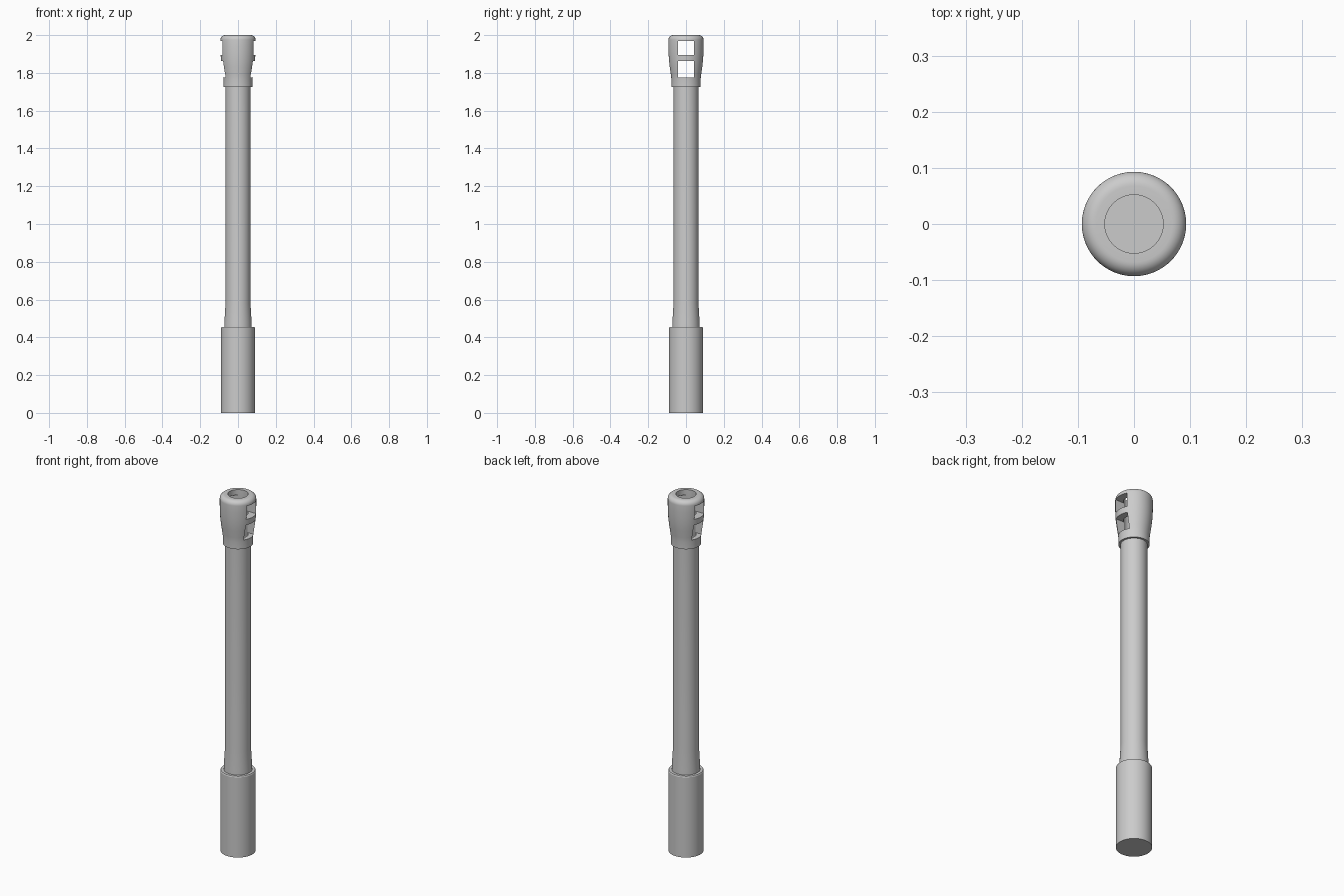
import bpy, bmesh, math

if "Cube" in bpy.data.objects:
    bpy.data.objects.remove(bpy.data.objects["Cube"])

SEGMENTS = 64


def lathe(name, profile, closed=False):
    """Revolve an (r, z) profile about the z axis."""
    bm = bmesh.new()
    rings = []
    for r, z in profile:
        if r == 0:
            rings.append([bm.verts.new((0, 0, z))] * SEGMENTS)
        else:
            rings.append([bm.verts.new((r * math.cos(a), r * math.sin(a), z))
                          for a in (2 * math.pi * i / SEGMENTS for i in range(SEGMENTS))])
    pairs = list(zip(rings, rings[1:]))
    if closed:
        pairs.append((rings[-1], rings[0]))
    for low, high in pairs:
        for i in range(SEGMENTS):
            j = (i + 1) % SEGMENTS
            corners = list(dict.fromkeys((low[i], low[j], high[j], high[i])))
            bm.faces.new(corners)
    bmesh.ops.recalc_face_normals(bm, faces=bm.faces)
    mesh = bpy.data.meshes.new(name)
    bm.to_mesh(mesh)
    bm.free()
    obj = bpy.data.objects.new(name, mesh)
    bpy.context.collection.objects.link(obj)
    return obj


def smooth(obj):
    bpy.ops.object.select_all(action='DESELECT')
    obj.select_set(True)
    bpy.context.view_layer.objects.active = obj
    bpy.ops.object.shade_smooth_by_angle(angle=math.radians(30))


# Thick sleeve at the breech end
sleeve = lathe("base_sleeve", [(0, 0), (0.09, 0), (0.09, 0.45),
                               (0.087, 0.455), (0, 0.455)])

# Barrel tube with a tapered root and a blind bore
barrel = lathe("barrel", [(0, 0.44), (0.073, 0.44), (0.072, 0.48), (0.066, 0.58),
                          (0.066, 1.74), (0.052, 1.74), (0.052, 1.60), (0, 1.60)])

# Muzzle brake: collar, flare, rounded lip, bore
lip = [(0.068 + 0.025 * math.cos(t), 1.975 + 0.025 * math.sin(t))
       for t in (math.pi / 2 * i / 8 for i in range(9))]
brake = lathe("muzzle_brake",
              [(0.06, 1.725), (0.077, 1.725), (0.077, 1.765), (0.080, 1.79),
               (0.086, 1.83), (0.0905, 1.87), (0.0925, 1.91), (0.093, 1.94)]
              + lip + [(0.052, 2.0), (0.052, 1.74)], closed=True)

# Two pairs of side ports cut straight through along x
for i, (z0, z1) in enumerate([(1.775, 1.862), (1.895, 1.97)]):
    bpy.ops.mesh.primitive_cube_add(size=1, location=(0, 0, (z0 + z1) / 2))
    cutter = bpy.context.object
    cutter.name = f"port_cutter_{i + 1}"
    cutter.scale = (0.4, 0.086, z1 - z0)
    cutter.hide_render = True
    cutter.display_type = 'WIRE'
    cut = brake.modifiers.new(f"port_{i + 1}", 'BOOLEAN')
    cut.operation = 'DIFFERENCE'
    cut.solver = 'EXACT'
    cut.object = cutter

for part in (sleeve, barrel, brake):
    smooth(part)
